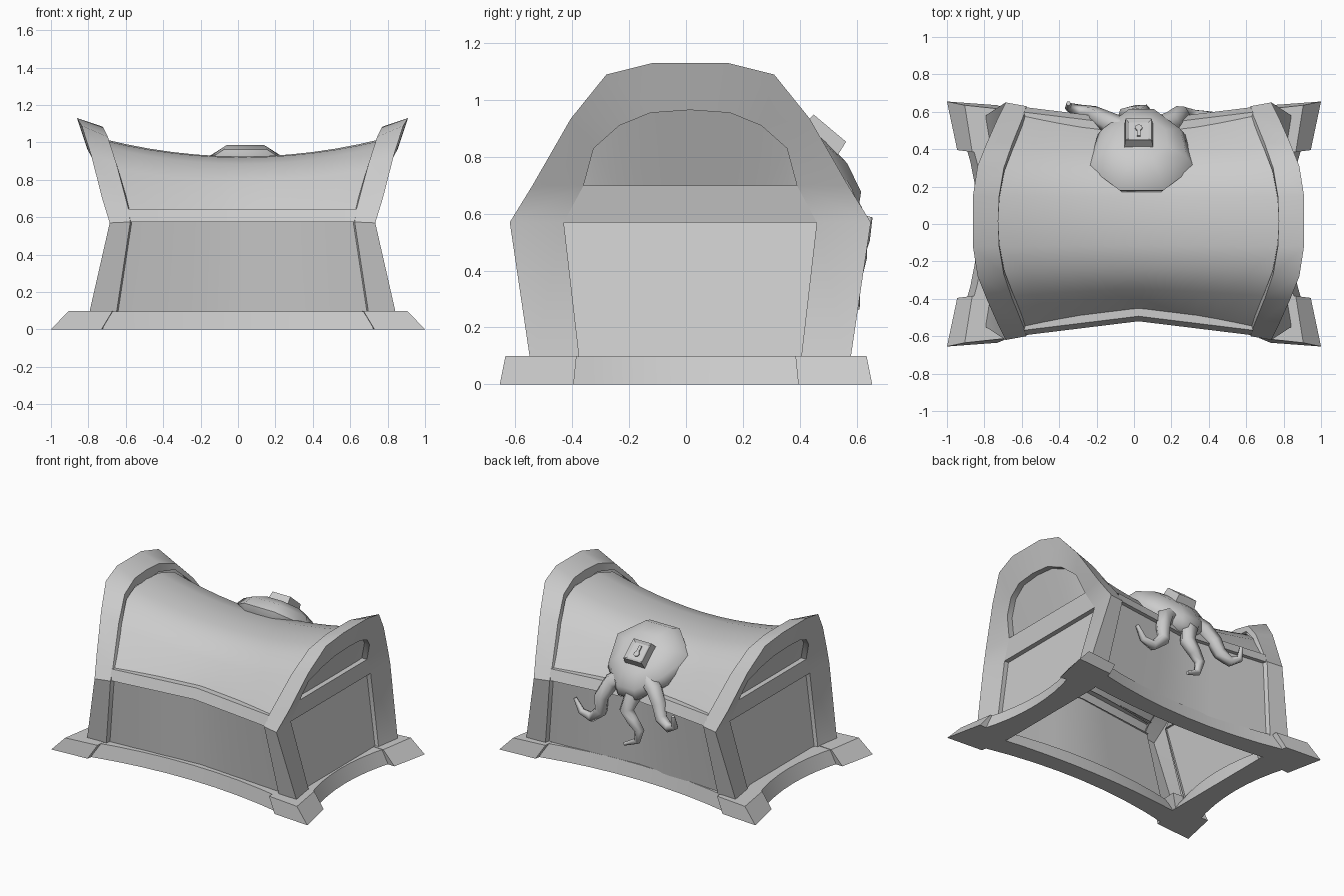
import bpy, bmesh, math
from mathutils import Vector, Matrix

if "Cube" in bpy.data.objects:
    bpy.data.objects.remove(bpy.data.objects["Cube"])

BODY = (0.024, 0.015, 0)
MID = Vector((0, 0, 0.45))


def mesh_object(name, bm, loc=(0, 0, 0), mirror=True, smooth=28):
    me = bpy.data.meshes.new(name)
    bm.to_mesh(me)
    bm.free()
    ob = bpy.data.objects.new(name, me)
    bpy.context.collection.objects.link(ob)
    ob.location = loc
    if mirror:
        m = ob.modifiers.new("Mirror", 'MIRROR')
        m.use_axis = (True, True, False)
        m.merge_threshold = 0.0005
    bpy.ops.object.select_all(action='DESELECT')
    ob.select_set(True)
    bpy.context.view_layer.objects.active = ob
    bpy.ops.object.shade_smooth_by_angle(angle=math.radians(smooth))
    return ob


def loft(name, rows, loc=BODY, ring=False, smooth=28):
    """Grid surface through rows of points (one quarter, mirrored in x and y)."""
    bm = bmesh.new()
    vs = [[bm.verts.new(p) for p in r] for r in rows]
    n = len(rows[0])
    for a, b in zip(vs, vs[1:]):
        for i in range(n if ring else n - 1):
            j = (i + 1) % n
            bm.faces.new((a[i], a[j], b[j], b[i]))
    bmesh.ops.recalc_face_normals(bm, faces=bm.faces[:])
    bm.normal_update()
    ref = sum((v.co for v in bm.verts), Vector()) / len(bm.verts) if ring else MID
    s = sum(f.normal.dot(f.calc_center_median() - ref) * f.calc_area() for f in bm.faces)
    if s < 0:
        bmesh.ops.reverse_faces(bm, faces=bm.faces[:])
    return mesh_object(name, bm, loc, smooth=smooth)


# Corner posts and arches: lid-side edge, outer ridge, end-side edge, floor to crown
side = [(.68, .552, .05), (.60, .615, .575), (.61, .575, .645), (.675, .415, .89),
        (.72, .285, 1.03), (.745, .135, 1.08), (.75, 0, 1.085)]
ridge = [(.828, .558, .05), (.71, .635, .57), (.75, .555, .70), (.81, .42, .935),
         (.86, .295, 1.09), (.885, .135, 1.13), (.885, 0, 1.13)]
end = [(.80, .385, .05), (.69, .445, .57), (.71, .375, .70), (.755, .34, .83),
       (.80, .25, .91), (.825, .14, .955), (.83, 0, .965)]
rows = []
for k, (s, r, e) in enumerate(zip(side, ridge, end)):
    t = max(0, k - 2) / 4
    inner = (s[0] - .008 * (1 - t), s[1] - .03 * (1 - t), s[2] - .075 * t)
    rows.append([inner, s, r, e, (e[0] - .045, e[1], e[2])])
loft("end_frame", rows, smooth=38)

# Saddle-shaped lid, dipping towards the middle
lid_end = [(.61, .565, .64), (.68, .40, .86), (.725, .27, .975), (.75, .135, 1.012), (.75, 0, 1.02)]
lid_mid = [(0, .47, .64), (0, .365, .795), (0, .255, .885), (0, .13, .92), (0, 0, .925)]
rows = []
for i in range(7):
    t = i / 6
    rows.append([(a[0] * t, b[1] + (a[1] - b[1]) * t ** 1.4, b[2] + (a[2] - b[2]) * t * t)
                 for a, b in zip(lid_end, lid_mid)])
loft("lid", rows, smooth=40)

# Rails under the lid on the long sides and ends
loft("long_rail", [[(x, y - .07, .645), (x, y - .027, .645), (x, y, .575), (x, y - .04, .575)]
                   for x, y in ((.612, .61), (0, .535))])
loft("end_rail", [[(.645, a, .57), (.69, a, .57), (.71, b, .70), (.665, b, .70)]
                  for a, b in ((.445, .375), (0, 0))])

# Recessed panels
loft("long_panel", [[(.69 * t, .475 + .05 * t, .06), (.61 * t, .505 + .08 * t, .58)]
                    for t in (0, .33, .67, 1)])
loft("end_panel", [[(.77, y, .06), (.655, y * 1.1, .58)] for y in (0, .42)])
loft("arch_panel", [[(e[0] - .04, e[1], e[2]), (.67, e[1], .69)] for e in end[2:]])

# Base rails, bowed slightly inwards between the feet
N = 4
long_rows, end_rows = [], []
for i in range(N + 1):
    t = i / N
    x, y = .74 * t, .52 + .085 * t * t
    long_rows.append([(x, y, 0), (x, y - .02, .097), (x, y - .10, .097), (x, .40 + .05 * t * t, 0)])
    x, y = .835 + .07 * t * t, .44 * t
    end_rows.append([(x, y, 0), (x - .035, y, .097), (x - .14, y, .097), (.69, y, 0)])
loft("base_long_rail", long_rows, (0, 0, 0), ring=True)
loft("base_end_rail", end_rows, (0, 0, 0), ring=True)

# Flared corner feet
bm = bmesh.new()
lo = [(1.0, .655), (.73, .635), (.69, .41), (.945, .395)]
hi = [(.905, .635), (.67, .61), (.66, .40), (.865, .385)]
a = [bm.verts.new((*p, 0)) for p in lo]
b = [bm.verts.new((*p, .1)) for p in hi]
bm.faces.new(a)
bm.faces.new(b)
for i in range(4):
    j = (i + 1) % 4
    bm.faces.new((a[i], a[j], b[j], b[i]))
bmesh.ops.recalc_face_normals(bm, faces=bm.faces[:])
mesh_object("foot", bm)

# Octopus clasp on the back: pear-shaped head lying on the lid slope
TILT = Matrix.Rotation(-math.radians(40), 4, 'X')
bm = bmesh.new()
bmesh.ops.create_uvsphere(bm, u_segments=8, v_segments=6, radius=1)
bmesh.ops.rotate(bm, verts=bm.verts[:], matrix=Matrix.Rotation(math.pi / 8, 3, 'Z'))
for v in bm.verts:
    taper = 1 - .45 * max(0, v.co.y)
    v.co = Vector((v.co.x * .305 * taper, v.co.y * .30, v.co.z * .125))
bm.transform(Matrix.Translation((.04, .392, .783)) @ TILT)
mesh_object("octopus_head", bm, mirror=False, smooth=50)

# Lock plate with sunken face and keyhole
PLATE = Matrix.Translation((.025, .487, .878)) @ TILT
bm = bmesh.new()
bmesh.ops.create_cube(bm, size=1)
for v in bm.verts:
    f = .9 if v.co.z > 0 else 1
    v.co = Vector((v.co.x * .155 * f, v.co.y * .165 * f, v.co.z * .06))
top = max(bm.faces, key=lambda f: f.calc_center_median().z)
bmesh.ops.inset_region(bm, faces=[top], thickness=.025)
bmesh.ops.translate(bm, verts=top.verts[:], vec=(0, 0, -.012))
bm.transform(PLATE)
mesh_object("lock_plate", bm, mirror=False)
bm = bmesh.new()
bmesh.ops.create_cone(bm, cap_ends=True, segments=8, radius1=.02, radius2=.02, depth=.01,
                      matrix=Matrix.Translation((0, .018, .021)))
bmesh.ops.create_cube(bm, size=1, matrix=Matrix.Translation((0, -.015, .021))
                      @ Matrix.Diagonal((.02, .05, .01, 1)))
bm.transform(PLATE)
mesh_object("keyhole", bm, mirror=False)


# Curling tentacles
def tentacle(name, pts):
    cu = bpy.data.curves.new(name, 'CURVE')
    cu.dimensions = '3D'
    cu.bevel_depth = .062
    cu.bevel_resolution = 1
    cu.use_fill_caps = True
    sp = cu.splines.new('POLY')
    sp.points.add(len(pts) - 1)
    for i, p in enumerate(pts):
        sp.points[i].co = (*p, 1)
        sp.points[i].radius = 1 - .8 * (i / (len(pts) - 1)) ** 1.4
    ob = bpy.data.objects.new(name, cu)
    bpy.context.collection.objects.link(ob)
    bpy.ops.object.select_all(action='DESELECT')
    ob.select_set(True)
    bpy.context.view_layer.objects.active = ob
    bpy.ops.object.convert(target='MESH')
    bpy.ops.object.shade_smooth_by_angle(angle=math.radians(65))


tentacle("right_tentacle", [(.09, .50, .72), (.20, .545, .65), (.25, .585, .55), (.25, .59, .45),
                            (.33, .58, .38), (.41, .58, .40), (.46, .58, .48)])
tentacle("middle_tentacle", [(.03, .51, .70), (.02, .57, .60), (.05, .59, .51), (.0, .595, .45),
                             (-.05, .59, .39), (-.03, .59, .31), (.06, .60, .27)])
tentacle("left_tentacle", [(-.04, .50, .73), (-.13, .54, .68), (-.19, .57, .60), (-.22, .59, .52),
                           (-.29, .605, .48), (-.35, .625, .51), (-.35, .645, .59)])
